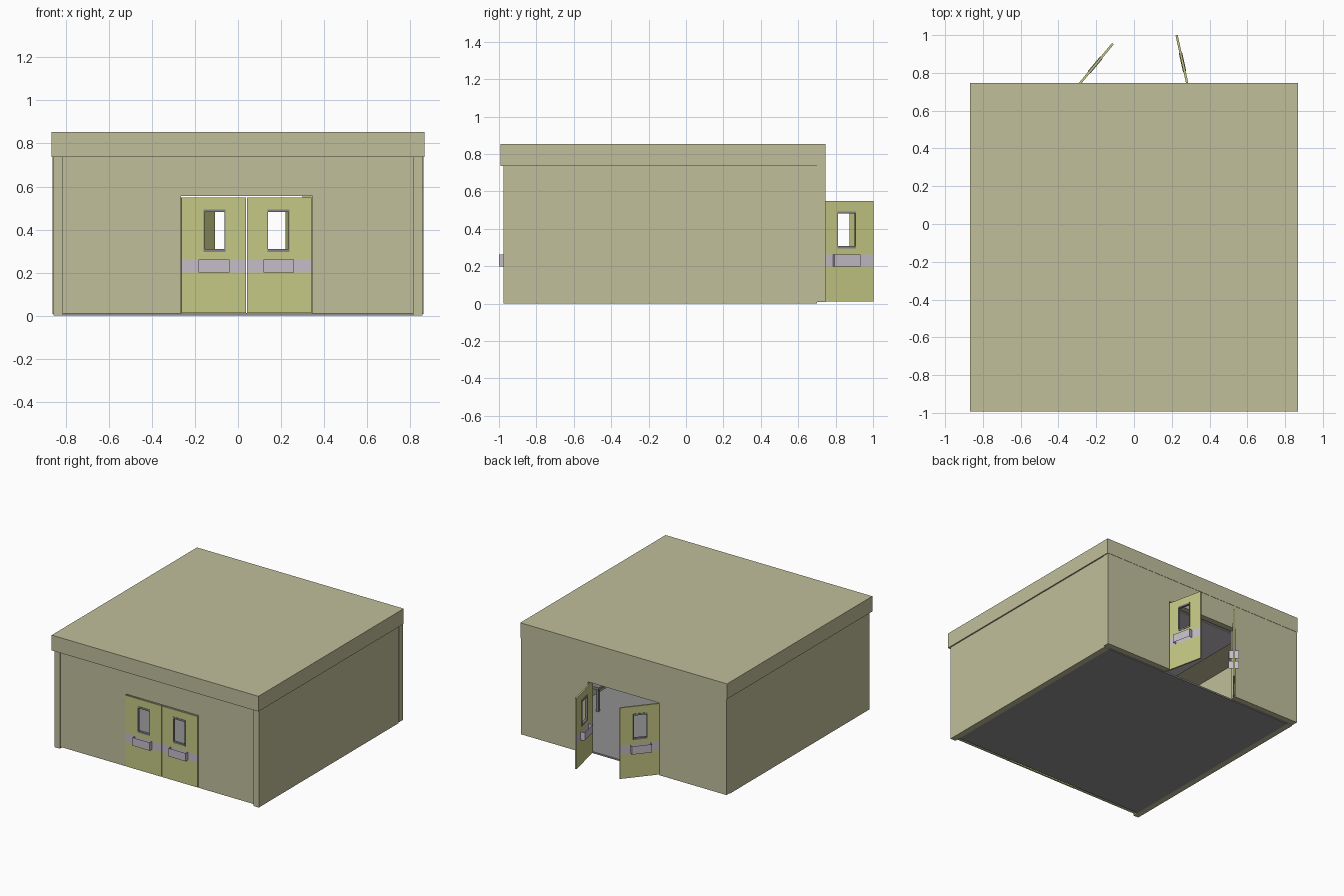
import bpy, bmesh, math
from mathutils import Matrix

if "Cube" in bpy.data.objects:
    bpy.data.objects.remove(bpy.data.objects["Cube"])


def mat(name, rgb):
    m = bpy.data.materials.new(name)
    m.diffuse_color = (*rgb, 1)
    m.use_nodes = True
    m.node_tree.nodes["Principled BSDF"].inputs["Base Color"].default_value = m.diffuse_color
    return m


WALL = mat("khaki_wall", (0.53, 0.52, 0.33))
DOOR = mat("yellow_green_door", (0.56, 0.58, 0.23))
LILAC = mat("pale_lilac_metal", (0.56, 0.51, 0.58))
GREY = mat("floor_grey", (0.28, 0.28, 0.285))
FRAME = mat("window_frame_grey", (0.24, 0.24, 0.26))


def finish(name, bm, mats):
    bmesh.ops.recalc_face_normals(bm, faces=bm.faces)
    me = bpy.data.meshes.new(name)
    bm.to_mesh(me)
    bm.free()
    for m in mats:
        me.materials.append(m)
    ob = bpy.data.objects.new(name, me)
    bpy.context.collection.objects.link(ob)
    return ob


def add_box(bm, x0, x1, y0, y1, z0, z1):
    m = Matrix.Translation(((x0 + x1) / 2, (y0 + y1) / 2, (z0 + z1) / 2)) \
        @ Matrix.Diagonal((x1 - x0, y1 - y0, z1 - z0, 1))
    bmesh.ops.create_cube(bm, size=1, matrix=m)


def boxes(name, material, *dims):
    bm = bmesh.new()
    for d in dims:
        add_box(bm, *d)
    return finish(name, bm, [material])


def wall_with_doorway(name, half, y0, y1, z0, z1, d0, d1, dz):
    # U-shaped outline pushed through the wall thickness
    pts = [(-half, z0), (d0, z0), (d0, dz), (d1, dz), (d1, z0),
           (half, z0), (half, z1), (-half, z1)]
    bm = bmesh.new()
    f = bm.faces.new([bm.verts.new((x, y0, z)) for x, z in pts])
    ext = bmesh.ops.extrude_face_region(bm, geom=[f])["geom"]
    bmesh.ops.translate(bm, vec=(0, y1 - y0, 0),
                        verts=[v for v in ext if isinstance(v, bmesh.types.BMVert)])
    return finish(name, bm, [WALL])


# Shell
boxes("roof", WALL, (-0.867, 0.867, -0.993, 0.747, 0.737, 0.853))
for s, side in ((-1, "left"), (1, "right")):
    x0, x1 = sorted((s * 0.812, s * 0.857))
    boxes(side + "_wall", WALL, (x0, x1, -0.975, 0.70, 0, 0.74))
wall_with_doorway("front_wall", 0.813, -0.966, -0.925, 0.01, 0.74, -0.265, 0.345, 0.557)
wall_with_doorway("back_wall", 0.861, 0.70, 0.745, 0.008, 0.74, -0.30, 0.30, 0.555)
boxes("floor", GREY, (-0.813, 0.813, -0.93, 0.70, 0.0, 0.012))
boxes("ceiling_panel", LILAC, (-0.6, 0.6, -0.7, 0.45, 0.728, 0.735))

# Low bench inside by the right wall
boxes("inside_bench", FRAME,
      (0.62, 0.80, -0.30, 0.16, 0.18, 0.20),
      *[(x, x + 0.02, y, y + 0.02, 0.012, 0.18) for x in (0.63, 0.77) for y in (-0.29, 0.13)])


W0, W1, WZ0, WZ1 = 0.103, 0.205, 0.30, 0.49   # door window
B0, B1, BZ0, BZ1 = 0.08, 0.223, 0.20, 0.262   # push bar and stripe
T, BAR = 0.012, 0.036


def door(name, hinge, angle, flip=1):
    parts = []
    # Leaf with stripe and open window
    xs, zs = (0, W0, W1, 0.30), (0.012, BZ0, BZ1, WZ0, WZ1, 0.55)
    bm = bmesh.new()
    g = [[bm.verts.new((flip * x, 0, z)) for z in zs] for x in xs]
    for i in range(3):
        for j in range(5):
            if (i, j) != (1, 3):
                f = bm.faces.new((g[i][j], g[i + 1][j], g[i + 1][j + 1], g[i][j + 1]))
                f.material_index = 1 if j == 1 else 0
    leaf = finish(name + "_leaf", bm, [DOOR, LILAC])
    mod = leaf.modifiers.new("thickness", "SOLIDIFY")
    mod.thickness, mod.offset = T, 0
    parts.append(leaf)
    # Window frame lining
    a, b = sorted((flip * W0, flip * W1))
    d, w = T / 2 + 0.003, 0.009
    parts.append(boxes(name + "_window_frame", FRAME,
                       (a, b, -d, d, WZ0 - 0.004, WZ0 + w), (a, b, -d, d, WZ1 - w, WZ1 + 0.004),
                       (a, a + 0.004, -d, d, WZ0, WZ1), (b - 0.004, b, -d, d, WZ0, WZ1)))
    # Push bars: open-topped shells on both faces
    bm = bmesh.new()
    for s in (-1, 1):
        path = [(B0, s * T / 2), (B0, s * BAR), (B1, s * BAR), (B1, s * T / 2)]
        cols = [[bm.verts.new((flip * x, y, z)) for z in (BZ0, BZ1)] for x, y in path]
        for p, q in zip(cols, cols[1:]):
            bm.faces.new((p[0], q[0], q[1], p[1]))
    parts.append(finish(name + "_push_bars", bm, [LILAC]))
    for p in parts:
        p.location = (*hinge, 0)
        p.rotation_euler = (0, 0, angle)


# Closed front doors, open back doors
door("front_left_door", (-0.263, -0.964), 0)
door("front_right_door", (0.341, -0.964), 0, -1)
door("back_left_door", (-0.303, 0.724), math.atan2(0.205, 0.17))
door("back_right_door", (0.29, 0.707), math.atan2(0.25, -0.055))
